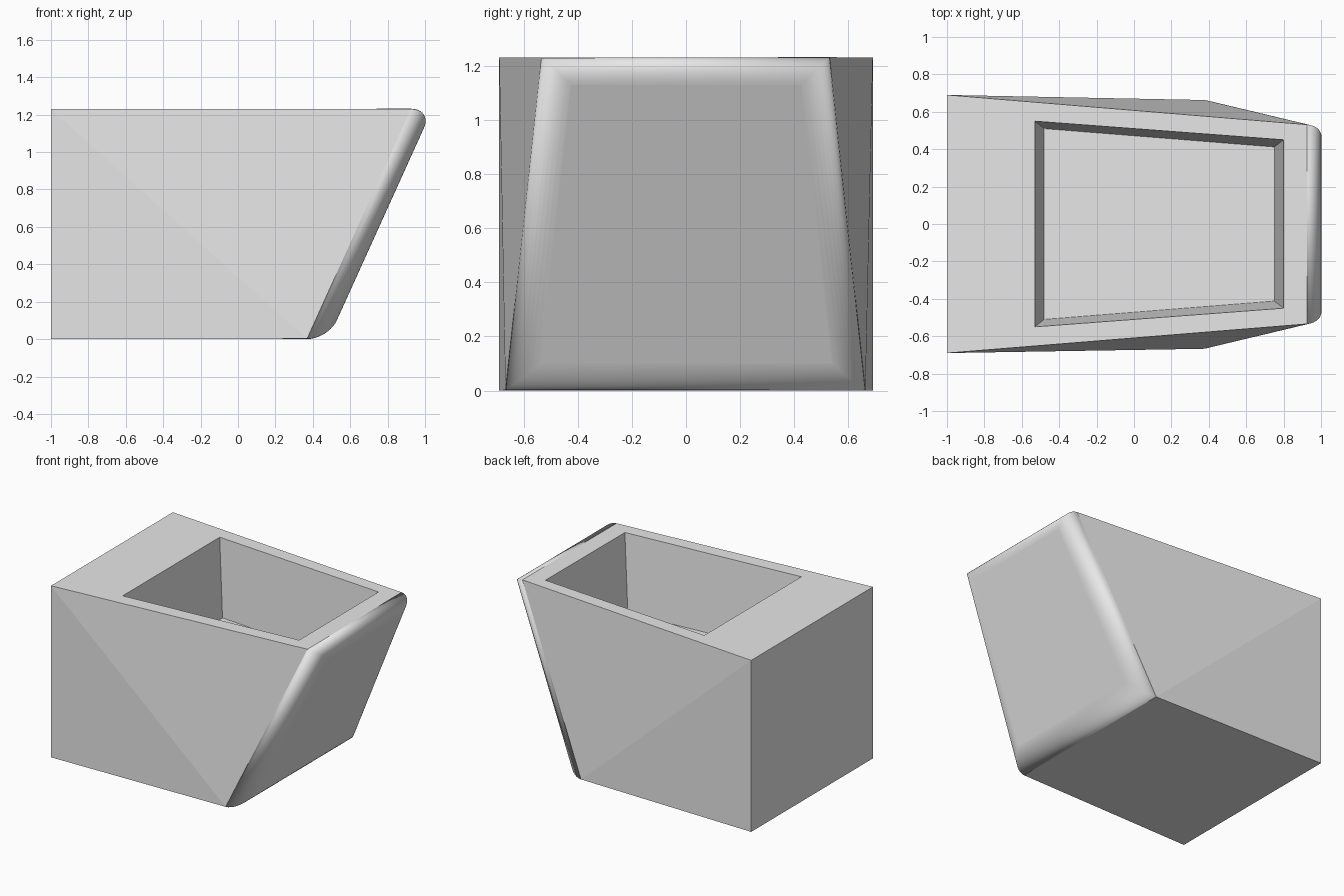
import bpy, bmesh

if "Cube" in bpy.data.objects:
    bpy.data.objects.remove(bpy.data.objects["Cube"])

grey = bpy.data.materials.new("light grey")
grey.diffuse_color = (0.8, 0.8, 0.8, 1)
grey.use_nodes = True
grey.node_tree.nodes["Principled BSDF"].inputs["Base Color"].default_value = grey.diffuse_color


def loft(name, low, high):
    """Closed block between two four-cornered rings: (x0, half_y0, x1, half_y1, z)."""
    bm = bmesh.new()
    rings = []
    for x0, h0, x1, h1, z in (low, high):
        rings.append([bm.verts.new(p) for p in
                      ((x0, -h0, z), (x1, -h1, z), (x1, h1, z), (x0, h0, z))])
    a, b = rings
    bm.faces.new(a[::-1])
    bm.faces.new(b)
    for i in range(4):
        j = (i + 1) % 4
        bm.faces.new((a[i], a[j], b[j], b[i]))
    bmesh.ops.recalc_face_normals(bm, faces=bm.faces)
    return bm


def finish(bm, name):
    me = bpy.data.meshes.new(name)
    bm.to_mesh(me)
    bm.free()
    me.materials.append(grey)
    ob = bpy.data.objects.new(name, me)
    bpy.context.collection.objects.link(ob)
    return ob


# Block with a leaning, rounded end
bm = loft("block", (-1, 0.69, 0.483, 0.661, 0), (-1, 0.69, 1.04, 0.525, 1.23))
bm.faces.ensure_lookup_table()
end = max(bm.faces, key=lambda f: f.calc_center_median().x)
made = bmesh.ops.bevel(bm, geom=list(end.edges), offset=0.11, offset_type='OFFSET',
                       segments=10, profile=0.5, affect='EDGES', clamp_overlap=True)
for f in made["faces"]:
    f.smooth = f.calc_area() < 0.2

# Twisted sides: fold along the diagonal from top back to bottom end
for f in [f for f in bm.faces if abs(f.normal.y) > 0.9 and f.calc_area() > 0.5]:
    top_back = min(f.verts, key=lambda v: v.co.x - v.co.z)
    low_end = max(f.verts, key=lambda v: v.co.x - 3 * v.co.z)
    bmesh.utils.face_split(f, top_back, low_end)
block = finish(bm, "tapered_block")

# Tapered pocket in the top (cutter runs slightly above the rim)
pocket = finish(loft("pocket", (-0.48, 0.51, 0.75, 0.412, 0.68),
                     (-0.539, 0.557, 0.809, 0.457, 1.33)), "pocket_cutter")
pocket.hide_render = True
cut = block.modifiers.new("pocket", 'BOOLEAN')
cut.operation = 'DIFFERENCE'
cut.solver = 'EXACT'
cut.object = pocket
bpy.context.view_layer.objects.active = block
bpy.ops.object.modifier_apply(modifier=cut.name)
bpy.data.objects.remove(pocket)
